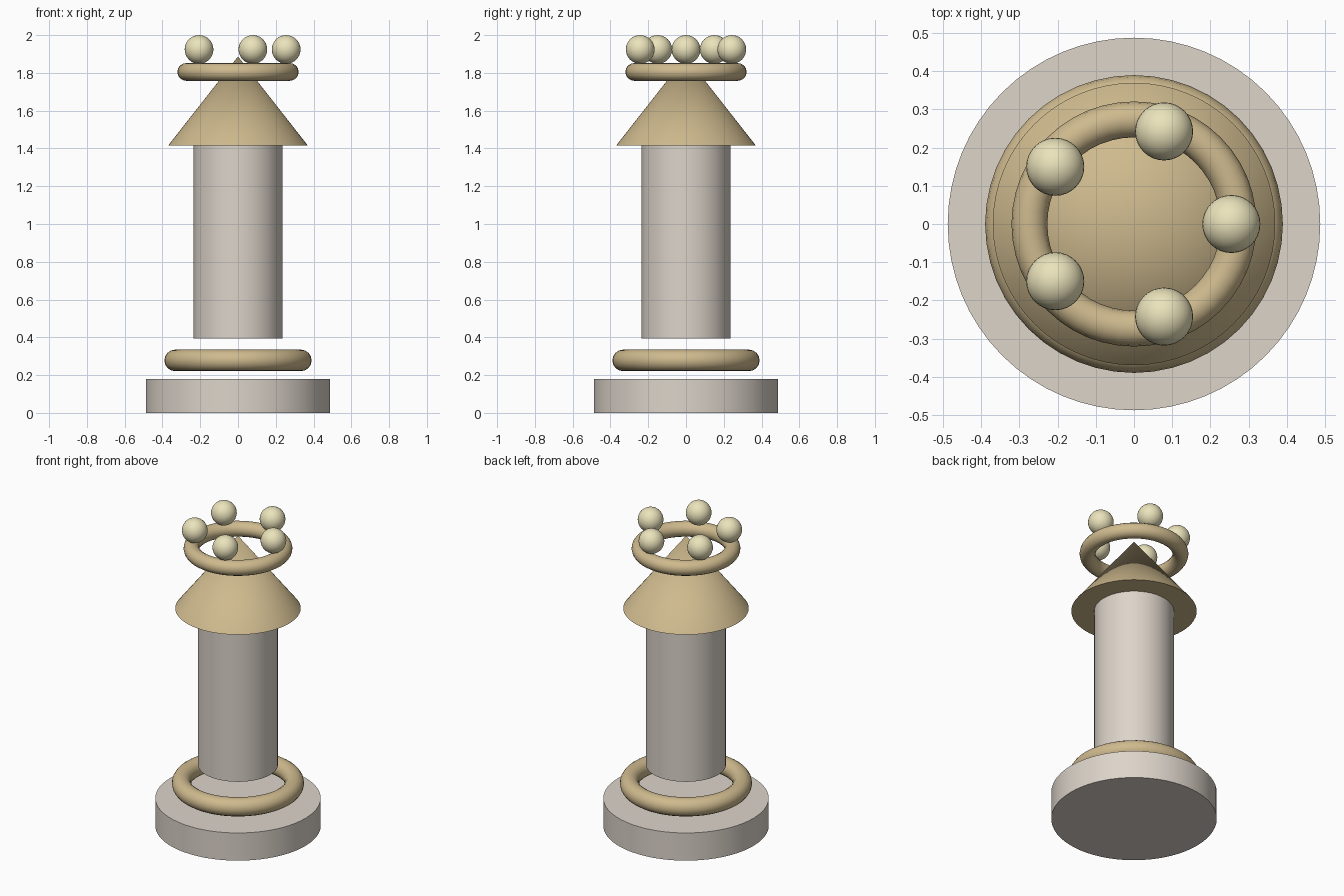
import bpy
import math

if "Cube" in bpy.data.objects:
    bpy.data.objects.remove(bpy.data.objects["Cube"])


def make_material(name, rgb):
    mat = bpy.data.materials.new(name)
    mat.diffuse_color = (*rgb, 1.0)
    mat.use_nodes = True
    mat.node_tree.nodes["Principled BSDF"].inputs["Base Color"].default_value = mat.diffuse_color
    return mat


stone = make_material("pale_stone", (0.72, 0.66, 0.59))
gold = make_material("dull_gold", (0.62, 0.49, 0.27))
ivory = make_material("ivory", (0.83, 0.77, 0.50))


def finish(name, mat):
    obj = bpy.context.object
    obj.name = name
    obj.data.materials.append(mat)
    bpy.ops.object.shade_smooth_by_angle(angle=math.radians(40))
    return obj


def cylinder(name, radius, z0, z1, mat):
    bpy.ops.mesh.primitive_cylinder_add(
        vertices=64, radius=radius, depth=z1 - z0, location=(0, 0, (z0 + z1) / 2))
    return finish(name, mat)


def ring(name, major, minor, z, mat):
    bpy.ops.mesh.primitive_torus_add(
        major_radius=major, minor_radius=minor, major_segments=48,
        minor_segments=16, location=(0, 0, z))
    return finish(name, mat)


# Plinth, floating collar and shaft
cylinder("base", 0.488, 0.0, 0.18, stone)
ring("lower_ring", 0.333, 0.057, 0.278, gold)
cylinder("column", 0.235, 0.395, 1.418, stone)

# Conical roof
z0, z1 = 1.415, 1.887
bpy.ops.mesh.primitive_cone_add(
    vertices=64, radius1=0.37, radius2=0, depth=z1 - z0, location=(0, 0, (z0 + z1) / 2))
finish("roof_cone", gold)

# Crown ring with five balls
ring("crown_ring", 0.274, 0.047, 1.805, gold)
for i in range(5):
    a = i * math.tau / 5
    bpy.ops.mesh.primitive_uv_sphere_add(
        segments=32, ring_count=16, radius=0.076,
        location=(0.255 * math.cos(a), 0.255 * math.sin(a), 1.924))
    finish(f"crown_ball_{i + 1}", ivory)
